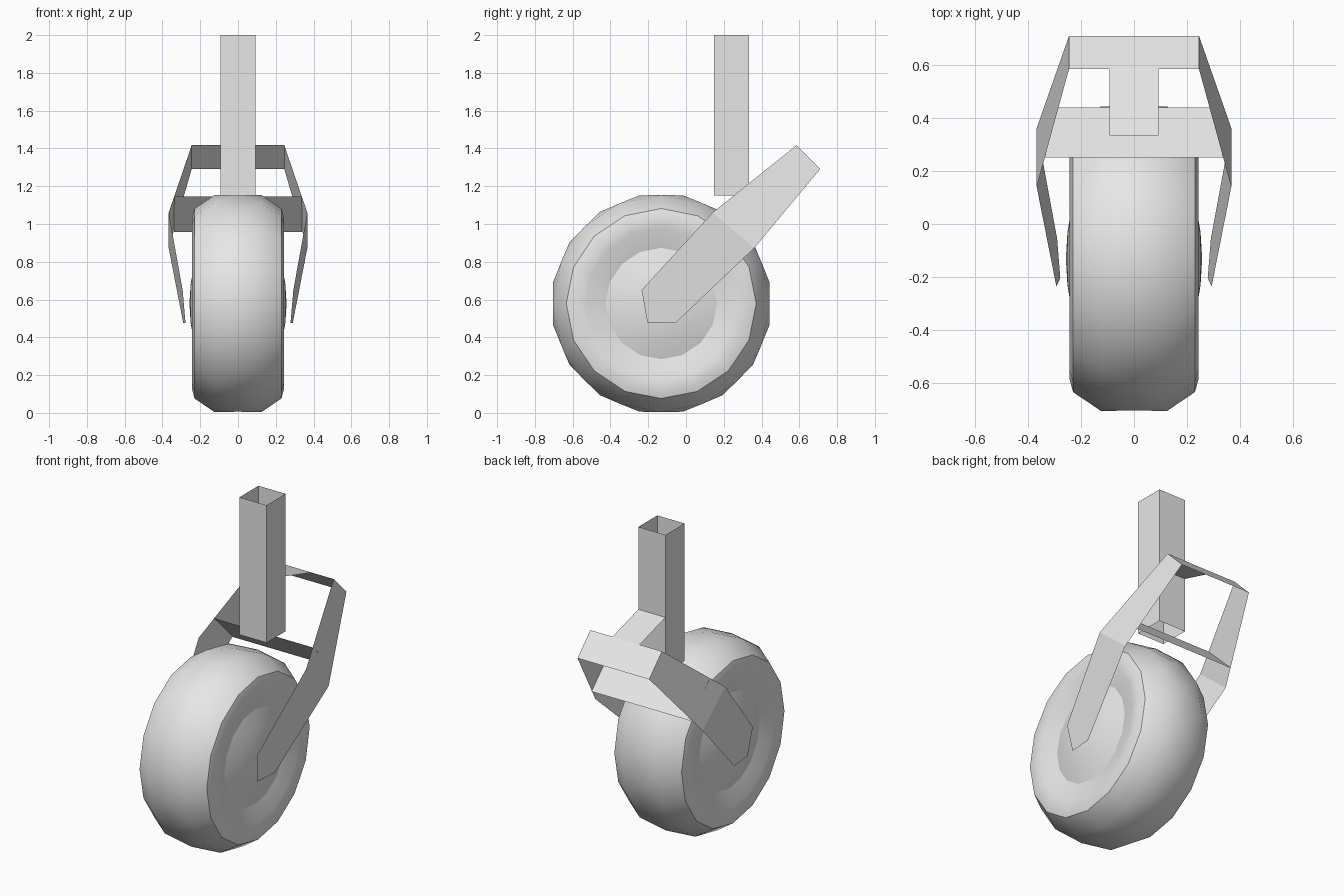
import bpy
import bmesh
from math import sin, cos, pi, radians
from mathutils import Vector

cube = bpy.data.objects.get("Cube")
if cube:
    bpy.data.objects.remove(cube, do_unlink=True)

grey = bpy.data.materials.new("light_grey")
grey.use_nodes = True
grey.diffuse_color = (0.8, 0.8, 0.8, 1)
grey.node_tree.nodes["Principled BSDF"].inputs["Base Color"].default_value = (0.8, 0.8, 0.8, 1)

AXLE_Y, AXLE_Z = -0.131, 0.579
SIDES = 16


def finish(name, bm, smooth=False):
    """Turn a bmesh into a named object."""
    bmesh.ops.remove_doubles(bm, verts=bm.verts, dist=0.0001)
    bmesh.ops.recalc_face_normals(bm, faces=bm.faces)
    mesh = bpy.data.meshes.new(name)
    bm.to_mesh(mesh)
    bm.free()
    mesh.materials.append(grey)
    obj = bpy.data.objects.new(name, mesh)
    bpy.context.collection.objects.link(obj)
    if smooth:
        bpy.ops.object.select_all(action='DESELECT')
        obj.select_set(True)
        bpy.context.view_layer.objects.active = obj
        bpy.ops.object.shade_smooth_by_angle(angle=radians(36))
    return obj


def lathe(name, profile):
    """Spin (x, radius, twist) rings around the axle; twist is in half steps."""
    bm = bmesh.new()
    rings = []
    for x, r, twist in profile:
        angles = [2 * pi * (i + twist / 2) / SIDES for i in range(SIDES)]
        rings.append([bm.verts.new((x, AXLE_Y + r * sin(a), AXLE_Z - r * cos(a)))
                      for a in angles])
    for k in range(len(rings) - 1):
        a, b = rings[k], rings[k + 1]
        turn = profile[k + 1][2] - profile[k][2]
        for i in range(SIDES):
            j = (i + 1) % SIDES
            if turn > 0:
                bm.faces.new((a[i], a[j], b[i]))
                bm.faces.new((a[j], b[j], b[i]))
            elif turn < 0:
                bm.faces.new((a[i], b[j], b[i]))
                bm.faces.new((a[i], a[j], b[j]))
            else:
                bm.faces.new((a[i], a[j], b[j], b[i]))
    return finish(name, bm, smooth=True)


def plates(name, polygons):
    """Thin sheet part from a few outlines."""
    bm = bmesh.new()
    for outline in polygons:
        bm.faces.new([bm.verts.new(p) for p in outline])
    return finish(name, bm)


# Tyre with dished sidewalls and a staggered centre tread ring
half = [(0.205, 0.295, 0), (0.235, 0.4, 0), (0.243, 0.455, 0), (0.23, 0.503, 0), (0.125, 0.574, 0)]
lathe("tyre", [(-x, r, t) for x, r, t in half] + [(0, 0.584, 1)] + half[::-1])

# Domed hub caps
dome = [(0.205, 0.295, 0), (0.234, 0.2, 0), (0.251, 0.1, 0), (0.257, 0, 0)]
for side, label in ((1, "left"), (-1, "right")):
    lathe(label + "_hub_cap", [(side * x, r, t) for x, r, t in dome])

# Bent fork arms
for s, label in ((1, "left"), (-1, "right")):
    front_bend, rear_bend = (s * 0.367, 0.14, 1.06), (s * 0.367, 0.362, 0.873)
    front_top, rear_top = (s * 0.245, 0.585, 1.417), (s * 0.245, 0.71, 1.291)
    foot = [(s * 0.29, -0.055, 0.476), (s * 0.278, -0.204, 0.476), (s * 0.293, -0.235, 0.65)]
    plates(label + "_fork_arm", [[front_bend, rear_bend] + foot,
                                 [front_bend, front_top, rear_top, rear_bend]])


def strip(name, half_width, start, end):
    """Flat strip across x between two (y, z) points."""
    w = half_width
    plates(name, [[(-w, *start), (w, *start), (w, *end), (-w, *end)]])


# Cross plates between the arms, and the link to the post
strip("top_cross_plate", 0.245, (0.585, 1.417), (0.71, 1.291))
strip("lower_cross_plate", 0.338, (0.25, 1.146), (0.44, 0.957))
strip("post_link", 0.093, (0.333, 1.49), (0.585, 1.417))

# Open square post
ring = [Vector(p) for p in ((-0.093, 0.147, 1.15), (0.093, 0.147, 1.15),
                            (0.093, 0.333, 1.15), (-0.093, 0.333, 1.15))]
rise = Vector((0, 0, 0.85))
plates("post", [[ring[i], ring[i - 1], ring[i - 1] + rise, ring[i] + rise] for i in range(4)])
